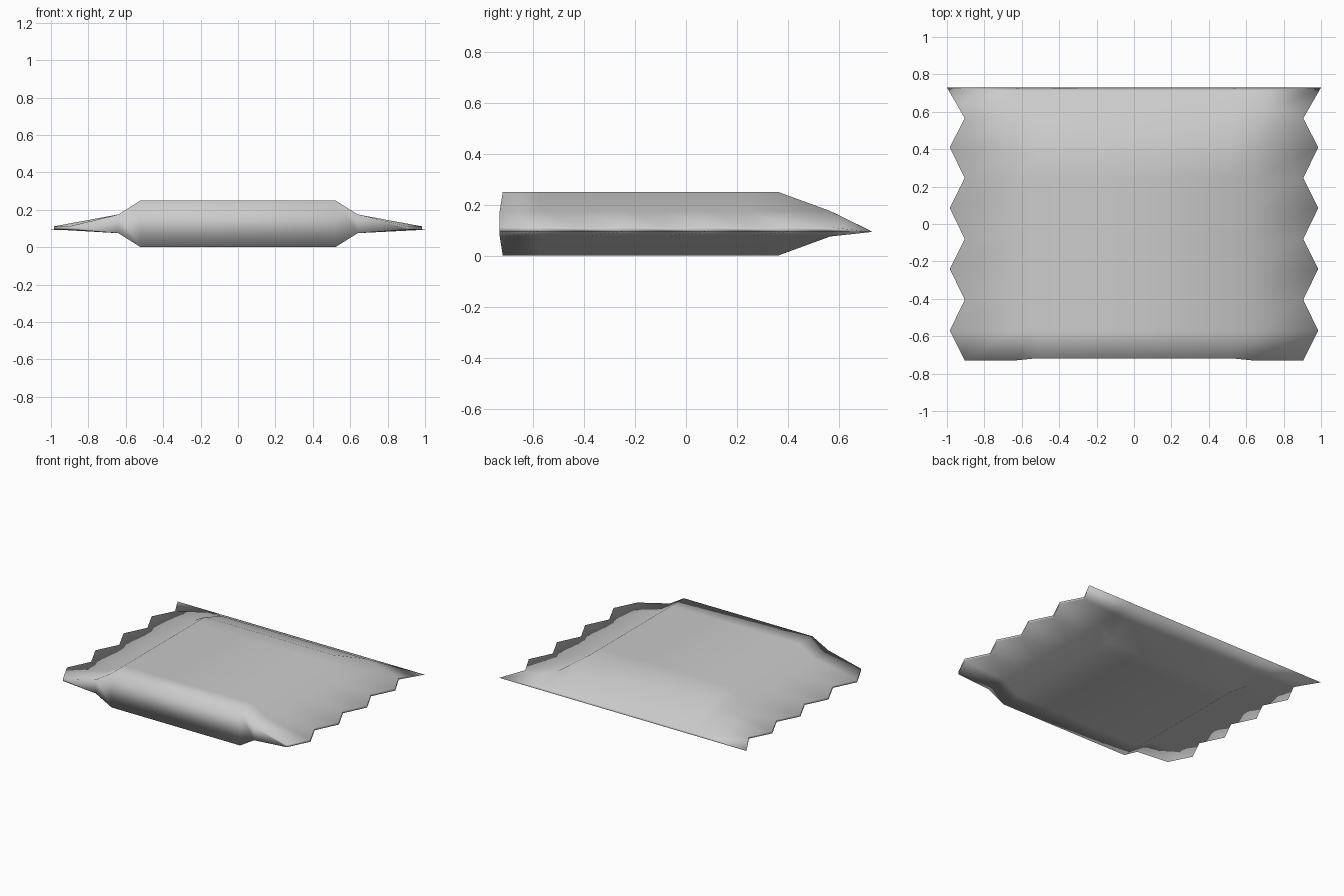
import bpy, bmesh

if "Cube" in bpy.data.objects:
    bpy.data.objects.remove(bpy.data.objects["Cube"])

foil = bpy.data.materials.new("plain_grey")
foil.diffuse_color = (0.6, 0.6, 0.6, 1)
foil.use_nodes = True
foil.node_tree.nodes["Principled BSDF"].inputs["Base Color"].default_value = foil.diffuse_color

# Rows run front to back, following the zigzag cut of the crimped side seams
ROWS = [-0.73, -0.57, -0.405, -0.24, -0.08, 0.085, 0.245, 0.41, 0.565, 0.73]
LAST = len(ROWS) - 1


def half_row(i, top):
    """Points from the centre panel edge out to the crimped seam (x > 0)."""
    y = ROWS[i]
    if i == LAST:                      # pinched back seam
        yb, zb = (0.71, 0.104) if top else (0.73, 0.093)
        return [(0.52, yb, zb), (0.64, yb, zb), (1.0, 0.73, 0.093)]
    shoulder = 0.175 if top else 0.075
    full = 0.25 if top else 0.0
    if i == LAST - 1:                  # panel has sloped down to the shoulder
        full = shoulder
    inner_y = {0: -0.718, LAST - 2: 0.36}.get(i, y)
    seam_x = 0.985 if i % 2 else 0.905
    return [(0.52, inner_y, full), (0.64, y, shoulder),
            (seam_x, y, 0.111 if top else 0.095)]


def full_row(i, top):
    half = half_row(i, top)
    return [(-x, y, z) for x, y, z in reversed(half)] + half


# Packet: top and bottom sheets joined round the rim
bm = bmesh.new()
sheets = [[[bm.verts.new(p) for p in full_row(i, top)]
           for i in range(len(ROWS))] for top in (True, False)]
for sheet in sheets:
    for a, b in zip(sheet, sheet[1:]):
        for k in range(5):
            bm.faces.new((a[k], a[k + 1], b[k + 1], b[k]))


def rim(sheet):
    return (sheet[0] + [r[-1] for r in sheet[1:]] + sheet[-1][-2::-1]
            + [r[0] for r in sheet[-2:0:-1]])


up, low = rim(sheets[0]), rim(sheets[1])
for k in range(len(up)):
    n = (k + 1) % len(up)
    bm.faces.new((up[k], up[n], low[n], low[k]))
bmesh.ops.remove_doubles(bm, verts=bm.verts, dist=0.0005)
bmesh.ops.recalc_face_normals(bm, faces=bm.faces)
for f in bm.faces:
    f.smooth = True

mesh = bpy.data.meshes.new("packet")
bm.to_mesh(mesh)
bm.free()
mesh.materials.append(foil)
packet = bpy.data.objects.new("packet", mesh)
bpy.context.collection.objects.link(packet)
